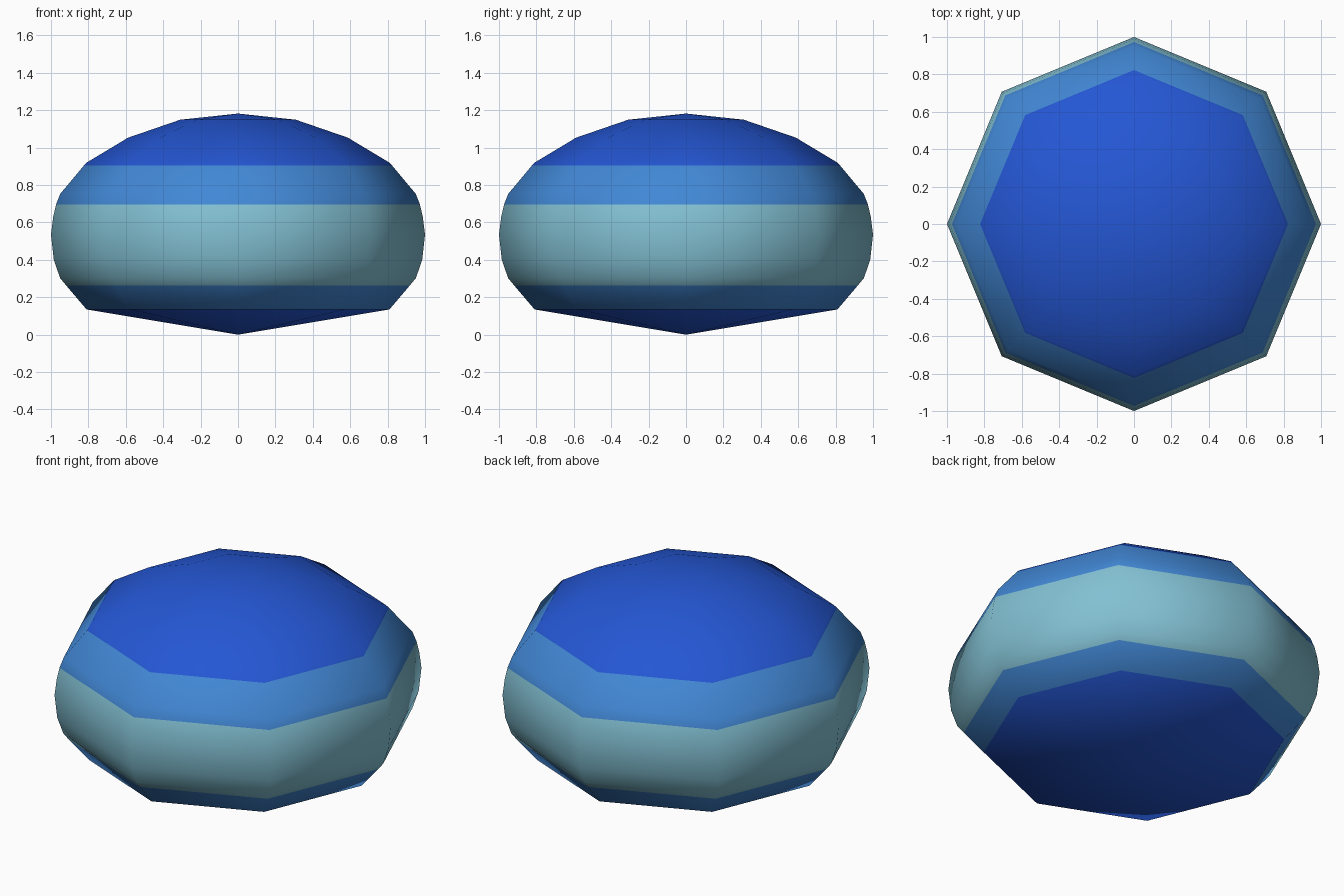
import bpy, bmesh, math

if "Cube" in bpy.data.objects:
    bpy.data.objects.remove(bpy.data.objects["Cube"])

SIDES = 8
# (radius, height) rings between the bottom and top poles
RINGS = [(0.81, 0.135), (0.918, 0.262), (0.951, 0.302), (0.985, 0.40),
         (1.0, 0.535), (0.988, 0.63), (0.973, 0.695), (0.951, 0.752),
         (0.823, 0.905), (0.809, 0.92), (0.588, 1.053), (0.309, 1.149)]
TOP = 1.182


def material(name, rgb):
    mat = bpy.data.materials.new(name)
    mat.diffuse_color = (*rgb, 1.0)
    mat.use_nodes = True
    mat.node_tree.nodes["Principled BSDF"].inputs["Base Color"].default_value = mat.diffuse_color
    return mat


def band(z):
    """Colour slot for a face at height z."""
    if z < 0.135 or z > 0.905:
        return 0
    if z < 0.262 or z > 0.695:
        return 1
    return 2


# Eight-sided squashed body, lathed around z
bm = bmesh.new()
loops = []
for r, z in RINGS:
    loops.append([bm.verts.new((r * math.cos(2 * math.pi * i / SIDES),
                                r * math.sin(2 * math.pi * i / SIDES), z))
                  for i in range(SIDES)])
bottom = bm.verts.new((0, 0, 0))
top = bm.verts.new((0, 0, TOP))
for i in range(SIDES):
    j = (i + 1) % SIDES
    bm.faces.new((bottom, loops[0][j], loops[0][i]))
    bm.faces.new((top, loops[-1][i], loops[-1][j]))
    for a, b in zip(loops, loops[1:]):
        bm.faces.new((a[i], a[j], b[j], b[i]))

# Horizontal colour bands
for f in bm.faces:
    f.material_index = band(f.calc_center_median().z)

mesh = bpy.data.meshes.new("banded_body")
bm.to_mesh(mesh)
bm.free()
body = bpy.data.objects.new("banded_body", mesh)
bpy.context.collection.objects.link(body)
for name, rgb in (("deep_blue", (0.018, 0.095, 0.66)),
                  ("mid_blue", (0.054, 0.245, 0.67)),
                  ("pale_teal", (0.225, 0.53, 0.65))):
    mesh.materials.append(material(name, rgb))

# Smooth shading
bpy.context.view_layer.objects.active = body
body.select_set(True)
bpy.ops.object.shade_smooth_by_angle(angle=math.radians(60))
